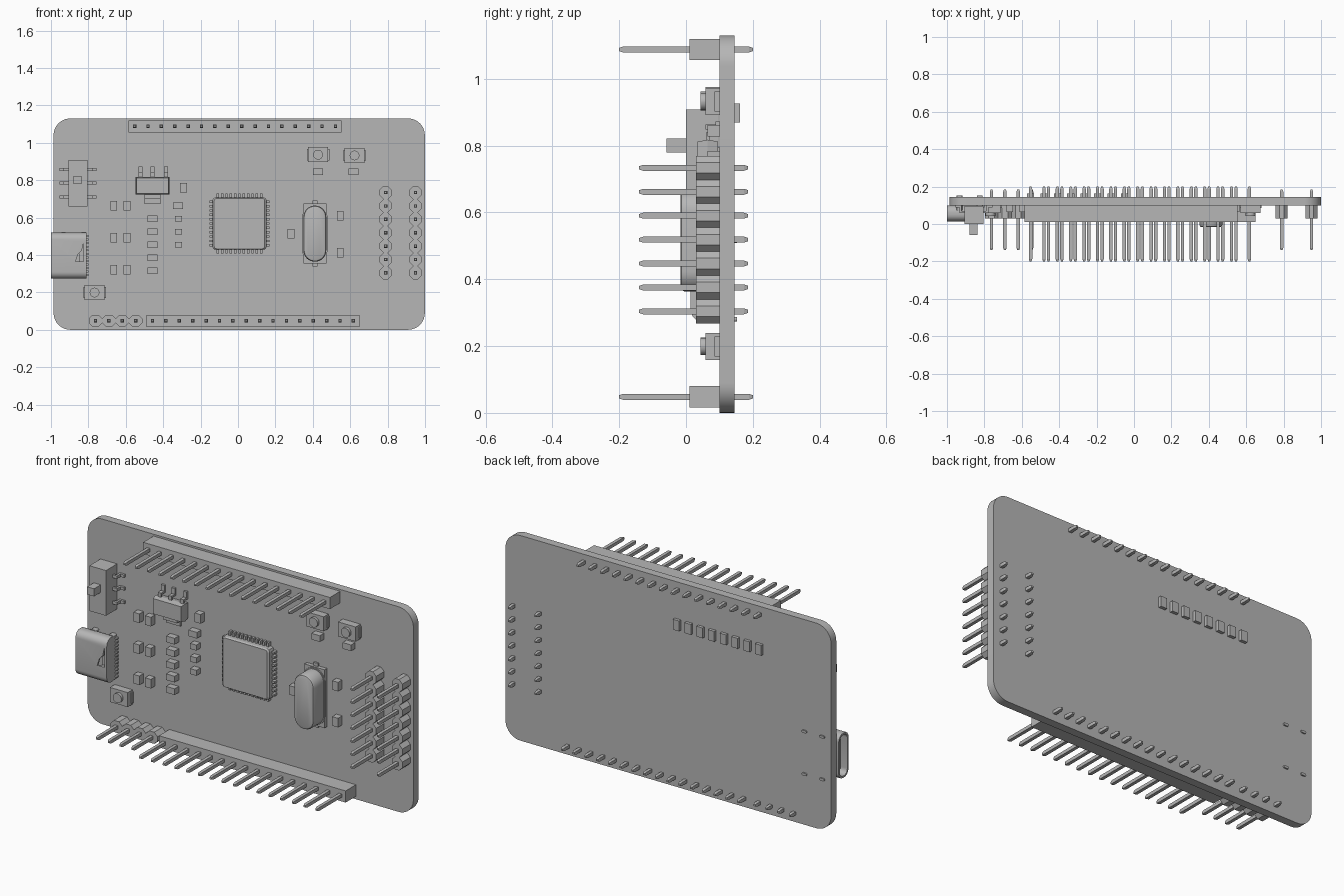
import bpy, bmesh, math

if "Cube" in bpy.data.objects:
    bpy.data.objects.remove(bpy.data.objects["Cube"])

grey = bpy.data.materials.new("plain_grey")
grey.diffuse_color = (0.47, 0.47, 0.47, 1)
grey.use_nodes = True
grey.node_tree.nodes["Principled BSDF"].inputs["Base Color"].default_value = grey.diffuse_color

FACE, BACK = 0.10, 0.145      # front and rear surface of the board
PITCH = 0.0716


def rrect(cx, cz, w, h, r=0.0, n=6):
    """Rounded rectangle outline in two coordinates."""
    if r <= 0:
        return [(cx + w/2, cz + h/2), (cx - w/2, cz + h/2),
                (cx - w/2, cz - h/2), (cx + w/2, cz - h/2)]
    pts = []
    for k, (sx, sz) in enumerate(((1, 1), (-1, 1), (-1, -1), (1, -1))):
        for i in range(n + 1):
            a = math.pi/2 * (k + i/n)
            pts.append((cx + sx*(w/2 - r) + r*math.cos(a),
                        cz + sz*(h/2 - r) + r*math.sin(a)))
    return pts


def loft(bm, loops, axis="y"):
    """Skin successive (outline, level) loops and cap both ends."""
    rings = []
    for pts, lv in loops:
        rings.append([bm.verts.new((a, lv, b) if axis == "y" else (lv, a, b)) for a, b in pts])
    n = len(rings[0])
    for p, q in zip(rings, rings[1:]):
        for i in range(n):
            j = (i + 1) % n
            bm.faces.new((p[i], p[j], q[j], q[i]))
    bm.faces.new(rings[0])
    bm.faces.new(rings[-1][::-1])


def block(bm, x0, x1, y0, y1, z0, z1):
    o = rrect((x0 + x1)/2, (z0 + z1)/2, x1 - x0, z1 - z0)
    loft(bm, [(o, y0), (o, y1)])


def finish(name, bm, smooth=False):
    bmesh.ops.recalc_face_normals(bm, faces=bm.faces)
    me = bpy.data.meshes.new(name)
    bm.to_mesh(me)
    bm.free()
    me.materials.append(grey)
    ob = bpy.data.objects.new(name, me)
    bpy.context.collection.objects.link(ob)
    if smooth:
        bpy.ops.object.select_all(action="DESELECT")
        ob.select_set(True)
        bpy.context.view_layer.objects.active = ob
        bpy.ops.object.shade_smooth_by_angle(angle=math.radians(35))
    return ob


def pins(name, spots, y0, y1):
    """Square posts with tapered tips."""
    bm = bmesh.new()
    for x, z in spots:
        big, tip = rrect(x, z, .018, .018), rrect(x, z, .010, .010)
        loft(bm, [(tip, y0), (big, y0 + .012), (big, y1 - .012), (tip, y1)])
    finish(name, bm)


# Circuit board
bm = bmesh.new()
o = rrect(.0065, .565, 1.985, 1.13, .09, 10)
loft(bm, [(o, FACE), (o, BACK)])
finish("circuit_board", bm, True)

# Long pin headers at the top and bottom edges
for label, x0, z in (("top", -.553, 1.088), ("bottom", -.457, .048)):
    bm = bmesh.new()
    block(bm, x0 - .032, x0 + 15*PITCH + .032, .01, FACE, z - .032, z + .032)
    finish(label + "_header_strip", bm)
    pins(label + "_header_pins", [(x0 + i*PITCH, z) for i in range(16)], -.20, .20)

# Short headers made of chamfered cells
groups = {
    "corner_header": ([(-.762 + i*PITCH, .048) for i in range(4)], .064),
    "inner_side_header": ([(.789, .304 + i*PITCH) for i in range(7)], PITCH),
    "outer_side_header": ([(.949, .304 + i*PITCH) for i in range(7)], PITCH),
}
for label, (spots, h) in groups.items():
    bm = bmesh.new()
    w = PITCH if label == "corner_header" else .064
    for x, z in spots:
        o = rrect(x, z, w, h, .02, 1)
        loft(bm, [(o, .03), (o, FACE)])
    finish(label + "_cells", bm)
    pins(label + "_pins", spots, -.14, .185)

# Main chip with legs on four sides
CX, CZ = .008, .568
bm = bmesh.new()
loft(bm, [(rrect(CX, CZ, .27, .27, .012, 2), .05), (rrect(CX, CZ, .288, .28, .015, 2), .058),
          (rrect(CX, CZ, .288, .28, .015, 2), .095)])
finish("main_chip", bm)
bm = bmesh.new()
for i in range(11):
    d = (i - 5) * .0232
    for s in (-1, 1):
        for c, half in (((CX + d, CZ + s*.148), (.006, .013)), ((CX + s*.148, CZ + d), (.013, .006))):
            block(bm, c[0] - half[0], c[0] + half[0], .078, FACE, c[1] - half[1], c[1] + half[1])
finish("main_chip_legs", bm)

# Crystal can on its base plate
bm = bmesh.new()
levels = ((.134, .080), (.134, .072), (.122, .072), (.122, -.006), (.114, -.014), (.100, -.017))
loft(bm, [(rrect(.411, .514, w, w + .178, w/2 - .0005, 8), y) for w, y in levels])
finish("crystal_can", bm, True)
bm = bmesh.new()
block(bm, .350, .473, .078, FACE, .353, .674)
block(bm, .398, .424, .090, FACE, .337, .691)
finish("crystal_base", bm)

# Port shell, hollow towards the left side
bm = bmesh.new()
outer, inner = rrect(.0565, .396, .085, .246, .036), rrect(.0565, .396, .065, .226, .028)
loft(bm, [(outer, -.81), (outer, -1.0), (inner, -1.0), (inner, -.85)], "x")
shell = finish("port_shell", bm, True)
bm = bmesh.new()
o = [(-.825, .470), (-.825, .365), (-.868, .365), (-.855, .405), (-.835, .425)]
loft(bm, [(o, -.02), (o, .035)])
cutter = finish("port_notch_cutter", bm)
cutter.hide_render = True
cutter.hide_set(True)
cut = shell.modifiers.new("notch", "BOOLEAN")
cut.operation, cut.object, cut.solver = "DIFFERENCE", cutter, "EXACT"
bm = bmesh.new()
block(bm, -.98, -.845, .049, .065, .315, .477)
finish("port_tongue", bm)
bm = bmesh.new()
for i in range(12):
    z = .292 + i*.019
    block(bm, -.815, -.798, .088, FACE, z - .005, z + .005)
finish("port_contacts", bm)
bm = bmesh.new()
for x in (-.825, -.933):
    for z in (.28, .515):
        o = rrect(x, z, .030, .014, .0065, 4)
        loft(bm, [(o, .07), (o, .152)])
finish("port_anchor_pegs", bm, True)

# Slide switch with lever and bent legs
bm = bmesh.new()
block(bm, -.906, -.805, 0, .097, .66, .909)
finish("slide_switch_body", bm)
bm = bmesh.new()
block(bm, -.879, -.837, -.058, .01, .78, .822)
finish("slide_switch_lever", bm)
bm = bmesh.new()
for z in (.711, .786, .856):
    for s in (-1, 1):
        for a, b, y0, y1 in ((.04, .075, .058, .070), (.066, .078, .058, FACE), (.07, .099, .088, FACE)):
            xs = sorted((-.856 + s*a, -.856 + s*b))
            block(bm, xs[0], xs[1], y0, y1, z - .008, z + .008)
finish("slide_switch_legs", bm)

# Voltage regulator
bm = bmesh.new()
lo = rrect(-.457, .77, .170, .084)
mid = rrect(-.457, .77, .182, .096)
loft(bm, [(lo, .035), (mid, .065), (lo, .096)])
finish("regulator_body", bm)
bm = bmesh.new()
for x0, x1, s, reach in [(x - .010, x + .010, 1, .102) for x in (-.521, -.457, -.385)] + [(-.5, -.414, -1, .098)]:
    for a, b, y0, y1 in ((.035, .07, .06, .07), (.06, .07, .06, FACE), (.065, reach, .088, FACE)):
        zs = sorted((.77 + s*a, .77 + s*b))
        block(bm, x0, x1, y0, y1, zs[0], zs[1])
finish("regulator_legs", bm)

# Push buttons
bodies, caps = bmesh.new(), bmesh.new()
for x, z in ((.428, .936), (.623, .932), (-.767, .199)):
    block(bodies, x - .054, x + .054, .058, FACE, z - .040, z + .040)
    for s in (-1, 1):
        block(bodies, x + s*.054 - .006, x + s*.054 + .006, .085, FACE, z - .03, z + .03)
    o = rrect(x, z, .052, .052, .0255, 5)
    loft(caps, [(o, .043), (o, .065)])
finish("push_button_bodies", bodies)
finish("push_button_caps", caps, True)

# Small surface parts: upright, wide and narrow sizes
upright = [(x, z) for z in (.663, .492, .321) for x in (-.664, -.594)]
upright += [(-.291, .759), (.283, .513), (.547, .61), (.547, .412)]
wide = [(-.457, z) for z in (.594, .524, .455, .385, .316)] + [(-.321, .663), (.428, .845), (.618, .845)]
narrow = [(-.318, z) for z in (.594, .524, .455)]
bm = bmesh.new()
for spots, w, h in ((upright, .036, .05), (wide, .052, .034), (narrow, .038, .03)):
    for x, z in spots:
        block(bm, x - w/2, x + w/2, .064, FACE, z - h/2, z + h/2)
finish("small_components", bm)

# Row of parts on the rear
bm = bmesh.new()
for i in range(8):
    x = -.553 + i*PITCH
    block(bm, x - .019, x + .019, BACK, .162, .87, .927)
finish("rear_components", bm)
